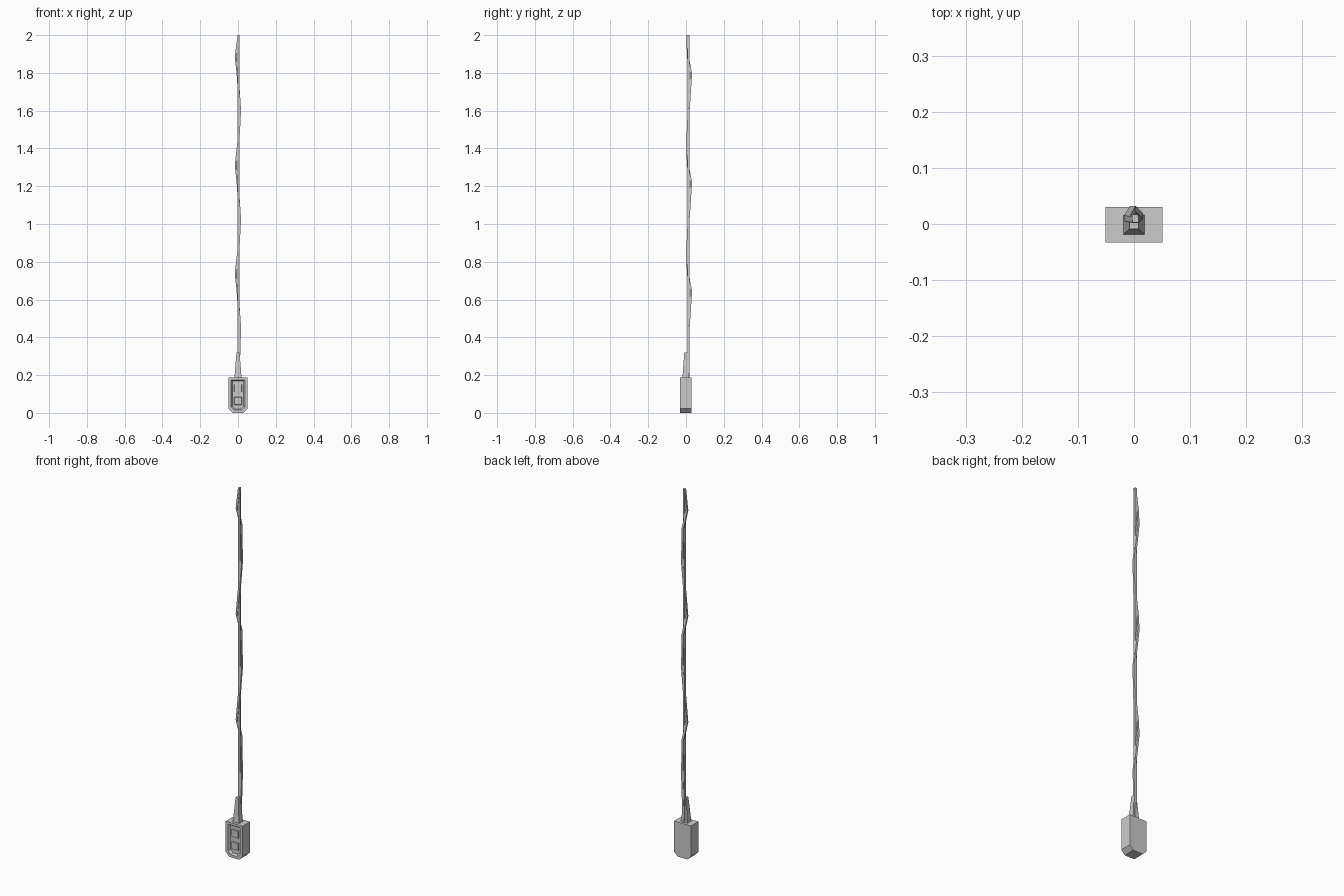
import bpy, bmesh, math

if "Cube" in bpy.data.objects:
    bpy.data.objects.remove(bpy.data.objects["Cube"])


def loft(name, rings):
    """Skin matching rings into a closed solid."""
    bm = bmesh.new()
    loops = [[bm.verts.new(p) for p in ring] for ring in rings]
    n = len(loops[0])
    for a, b in zip(loops, loops[1:]):
        for i in range(n):
            j = (i + 1) % n
            bm.faces.new((a[i], a[j], b[j], b[i]))
    bm.faces.new(loops[0])
    bm.faces.new(loops[-1])
    bmesh.ops.recalc_face_normals(bm, faces=bm.faces)
    mesh = bpy.data.meshes.new(name)
    bm.to_mesh(mesh)
    bm.free()
    ob = bpy.data.objects.new(name, mesh)
    bpy.context.collection.objects.link(ob)
    return ob


def outline(half_w, z0, z1, cut, y):
    return [(x, y, z) for x, z in (
        (-half_w, z1), (-half_w, z0 + cut), (-half_w + cut, z0),
        (half_w - cut, z0), (half_w, z0 + cut), (half_w, z1))]


def square(h, y, z):
    return [(-h, y, z - h), (h, y, z - h), (h, y, z + h), (-h, y, z + h)]


def rect(w, y0, y1, z):
    return [(-w, y0, z), (w, y0, z), (w, y1, z), (-w, y1, z)]


def tube(name, path, radius, sides=4):
    angles = [math.tau * (k + .5) / sides for k in range(sides)]
    return loft(name, [[(x + radius * math.cos(a), y + radius * math.sin(a), z)
                        for a in angles] for x, y, z in path])


# Handset housing with a recessed front panel
loft("housing", [outline(0.051, 0.0, 0.188, 0.022, 0.03),
                 outline(0.051, 0.0, 0.188, 0.022, -0.033),
                 outline(0.036, 0.014, 0.175, 0.017, -0.033),
                 outline(0.029, 0.021, 0.168, 0.015, -0.022)])

# Two square push buttons
for i, z in enumerate((0.063, 0.130)):
    loft("button_%d" % (i + 1), [square(0.021, -0.021, z),
                                 square(0.019, -0.028, z)])

# Tapered strain relief
loft("strain_relief", [rect(0.019, -0.019, 0.016, 0.185),
                       rect(0.008, -0.009, 0.009, 0.32)])

# Straight cable
tube("straight_cable", [(0.002, 0.012, 0.185), (0.002, 0.012, 2.0)], 0.0075)

# Second cable winding loosely round the first
path = [(0.003, 0.013, 0.187)]
for turn in range(3):
    z = 0.575 * turn
    path += [(0.011, 0.014, 0.45 + z), (-0.002, 0.027, 0.645 + z),
             (-0.012, 0.010, 0.735 + z)]
    if turn < 2:
        path.append((0.002, 0.007, 0.86 + z))
path.append((0.003, 0.008, 2.0))
tube("winding_cable", path, 0.0075)
